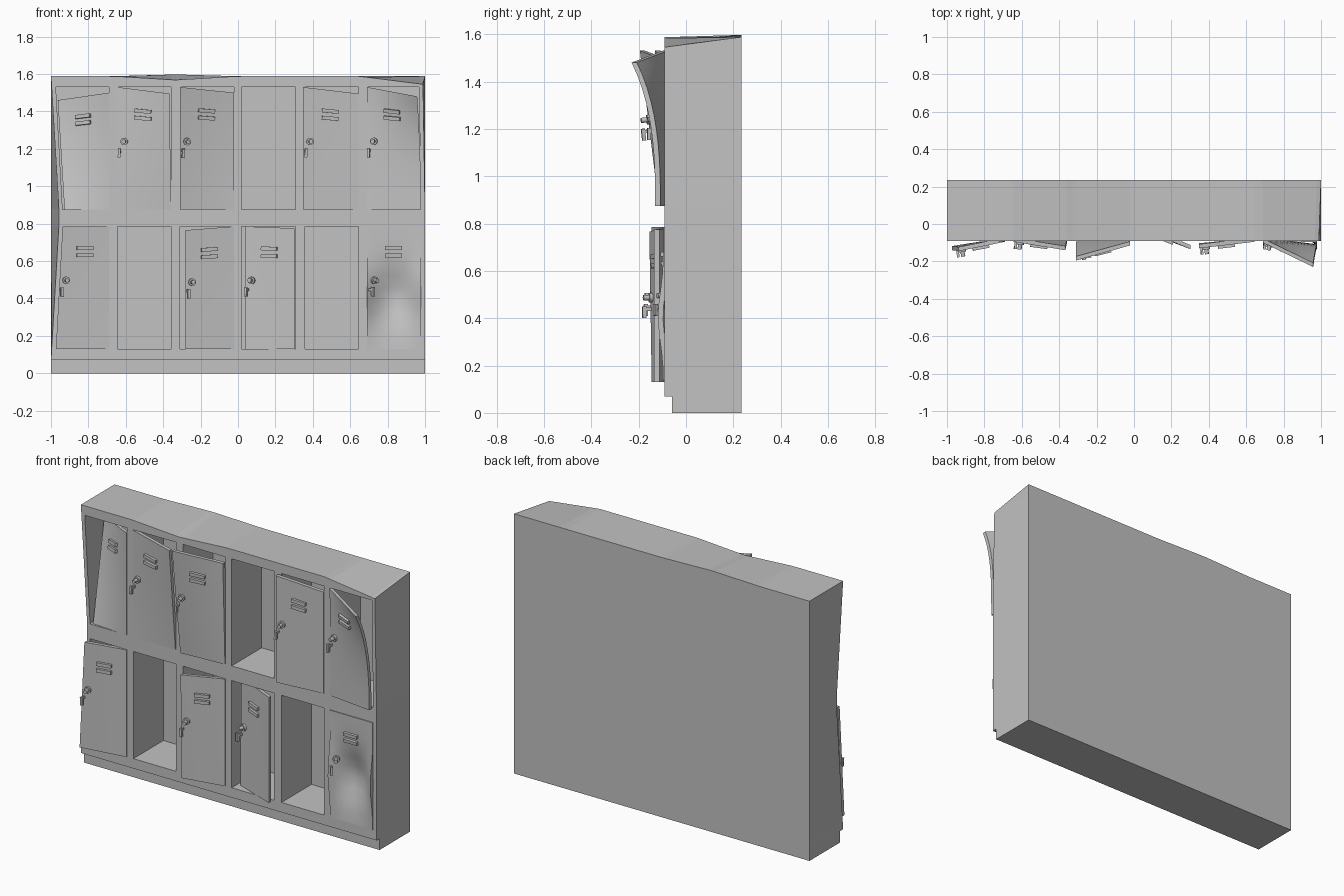
import bpy, bmesh, math
from mathutils import Vector, Matrix

cube = bpy.data.objects.get("Cube")
if cube:
    bpy.data.objects.remove(cube, do_unlink=True)

metal = bpy.data.materials.new("grey_metal")
metal.use_nodes = True
GREY = (0.54, 0.54, 0.54, 1)
metal.diffuse_color = GREY
metal.node_tree.nodes["Principled BSDF"].inputs["Base Color"].default_value = GREY

FRONT, BACK, PIT, KICK = -0.09, 0.235, 0.2, -0.06
TOP = 1.588
WIDTH = 0.288
LEFTS = [-0.977, -0.645, -0.31, 0.02, 0.357, 0.69]
ROWS = [(0.13, 0.785), (0.875, 1.53)]


def finish(bm, name, smooth=False):
    bmesh.ops.recalc_face_normals(bm, faces=bm.faces)
    me = bpy.data.meshes.new(name)
    bm.to_mesh(me)
    bm.free()
    me.materials.append(metal)
    ob = bpy.data.objects.new(name, me)
    bpy.context.collection.objects.link(ob)
    if smooth:
        bpy.ops.object.select_all(action='DESELECT')
        ob.select_set(True)
        bpy.context.view_layer.objects.active = ob
        bpy.ops.object.shade_smooth_by_angle(angle=math.radians(35))
    return ob


def tent(x, lo, mid, hi):
    """1 at mid, falling straight to 0 at lo and hi."""
    return max(0, min((x - lo) / (mid - lo), (hi - x) / (hi - mid)))


def dent_x(x, z):
    """Crushed front edge at the -x end, pinched corner at the +x end."""
    x += 0.045 * tent(z, 0.07, 0.83, TOP) * max(0, (-0.69 - x) / 0.31)
    return x - 0.012 * max(0, (x - 0.69) / 0.31) * max(0, (z - 1) / 0.59)


# Cabinet: front lattice with ten-by-two edges, pits behind each opening
def build_cabinet():
    bm = bmesh.new()
    xs = sorted([-1, -0.335, 1] + LEFTS + [x + WIDTH for x in LEFTS])
    zs = [0.07] + [z for row in ROWS for z in row] + [TOP]
    nx, nz = len(xs), len(zs)

    def front_point(x, z):
        px, pz = dent_x(x, z), z
        if z == TOP:
            pz -= 0.02 * tent(x, -0.66, -0.335, -0.01)
            pz -= 0.043 * max(0, (x - 0.645) / 0.355)
        return px, FRONT, pz

    def rise(x, z):
        return z + (0.009 * min(1, 2 * tent(x, -0.66, -0.335, -0.01)) if z == TOP else 0)

    front = [[bm.verts.new(front_point(x, z)) for x in xs] for z in zs]
    rear = {}
    for i, x in enumerate(xs):
        for j, z in enumerate(zs):
            if i in (0, nx - 1) or j == nz - 1:
                rear[i, j] = bm.verts.new((x, BACK, rise(x, z)))
    for j in range(nz - 1):
        for i in range(nx - 1):
            ring = [front[j][i], front[j][i + 1], front[j + 1][i + 1], front[j + 1][i]]
            if xs[i] in LEFTS and j in (1, 3):
                deep = [bm.verts.new((xs[a], PIT, zs[b])) for a, b in
                        ((i, j), (i + 1, j), (i + 1, j + 1), (i, j + 1))]
                for k in range(4):
                    m = (k + 1) % 4
                    bm.faces.new((ring[k], ring[m], deep[m], deep[k]))
                bm.faces.new(deep)
            else:
                bm.faces.new(ring)
        for i in (0, nx - 1):
            bm.faces.new((front[j][i], front[j + 1][i], rear[i, j + 1], rear[i, j]))
    for i in range(nx - 1):
        bm.faces.new((front[-1][i], front[-1][i + 1], rear[i + 1, nz - 1], rear[i, nz - 1]))
    # Recessed plinth
    lip = [bm.verts.new((x, KICK, 0.07)) for x in (-1, 1)]
    toe = [bm.verts.new((x, KICK, 0)) for x in (-1, 1)]
    heel = [bm.verts.new((x, BACK, 0)) for x in (-1, 1)]
    bm.faces.new(front[0] + [lip[1], lip[0]])
    bm.faces.new((lip[0], lip[1], toe[1], toe[0]))
    bm.faces.new((toe[0], toe[1], heel[1], heel[0]))
    for s, i in ((0, 0), (1, nx - 1)):
        bm.faces.new((front[0][i], lip[s], toe[s], heel[s], rear[i, 0]))
    bm.faces.new([heel[0]] + [rear[0, j] for j in range(nz)]
                 + [rear[i, nz - 1] for i in range(1, nx - 1)]
                 + [rear[nx - 1, j] for j in reversed(range(nz))] + [heel[1]])
    finish(bm, "cabinet")


def box(bm, frame, centre, size):
    m = frame @ Matrix.Translation(centre) @ Matrix.Diagonal((*size, 1))
    bmesh.ops.create_cube(bm, size=1, matrix=m)


def peg(bm, frame, centre, radius, depth):
    bmesh.ops.create_cone(bm, cap_ends=True, segments=12, radius1=radius, radius2=radius,
                          depth=depth, matrix=frame @ Matrix.Translation(centre))


# Door: bent slab with corner offsets (tl, tr, bl, br), vents, lock and handle
def build_door(row, col, corners, handle=True, curl=1, bulge=0):
    name = ("lower", "upper")[row] + "_door_" + str(col + 1)
    x0, (z0, z1) = LEFTS[col], ROWS[row]
    tl, tr, bl, br = [Vector(c) for c in corners]

    def surface(u, v):
        t = v ** curl
        off = (tl * (1 - u) + tr * u) * t + (bl * (1 - u) + br * u) * (1 - t)
        z = z0 + v * (z1 - z0)
        p = Vector((dent_x(x0 + u * WIDTH, z), FRONT - 0.005, z)) + off
        p.y += bulge * (1.4 * math.sin(math.pi * u) - 0.4) * math.exp(-((v - 0.42) / 0.22) ** 2)
        return p

    def frame(u, v):
        e = 0.02
        eu = (surface(u + e, v) - surface(u - e, v)).normalized()
        n = eu.cross(surface(u, v + e) - surface(u, v - e)).normalized()
        m = Matrix((eu, n.cross(eu), n)).transposed().to_4x4()
        m.translation = surface(u, v)
        return m

    bm = bmesh.new()
    bmesh.ops.create_cube(bm, size=1)
    bmesh.ops.subdivide_edges(bm, edges=bm.edges[:], cuts=9, use_grid_fill=True)
    for vert in bm.verts:
        u, d, v = [c + 0.5 for c in vert.co]
        vert.co = surface(min(1, max(0, u)), min(1, max(0, v))) + Vector((0, 0.022 * d, 0))
    finish(bm, name, True)

    bm = bmesh.new()
    for v in (0.825, 0.765):
        box(bm, frame(0.49, v), (0, 0, 0.006), (0.09, 0.02, 0.018))
    finish(bm, name + "_vents")

    if handle:
        bm = bmesh.new()
        f = frame(0.13, 0.56)
        peg(bm, f, (0, 0, 0.006), 0.02, 0.014)
        peg(bm, f, (0, 0, 0.018), 0.011, 0.04)
        finish(bm, name + "_lock", True)
        bm = bmesh.new()
        f = frame(0.045, 0.465)
        box(bm, f, (0, 0, 0.03), (0.014, 0.05, 0.016))
        box(bm, f, (0, 0.012, 0.012), (0.012, 0.014, 0.03))
        finish(bm, name + "_handle")


build_cabinet()
FLAT = (0, 0, 0)
# Upper row, one door missing
build_door(1, 0, [(0.01, 0.18, -0.07), (0, 0, -0.03), (0.01, 0.02, 0), FLAT], handle=False)
build_door(1, 1, [FLAT, (-0.01, -0.045, -0.035), FLAT, FLAT])
build_door(1, 2, [(0, -0.1, 0), (0, -0.02, -0.03), (0, -0.02, 0), FLAT])
build_door(1, 4, [(-0.01, -0.035, 0), (0, 0, -0.035), (-0.01, -0.03, 0), FLAT])
build_door(1, 5, [(0, -0.005, 0), (-0.01, -0.135, -0.05), FLAT, (0, -0.035, 0)], curl=2.6)
# Lower row, two doors missing
build_door(0, 0, [(0, -0.05, 0), FLAT, (0, -0.045, 0), FLAT])
build_door(0, 2, [(0.03, -0.06, -0.02), FLAT, (0.03, -0.05, 0), FLAT])
build_door(0, 3, [(0.02, 0.07, 0), (-0.005, -0.04, -0.01), (0.02, 0.06, 0), (-0.005, -0.04, 0)])
build_door(0, 5, [FLAT, FLAT, FLAT, FLAT], bulge=0.06)
